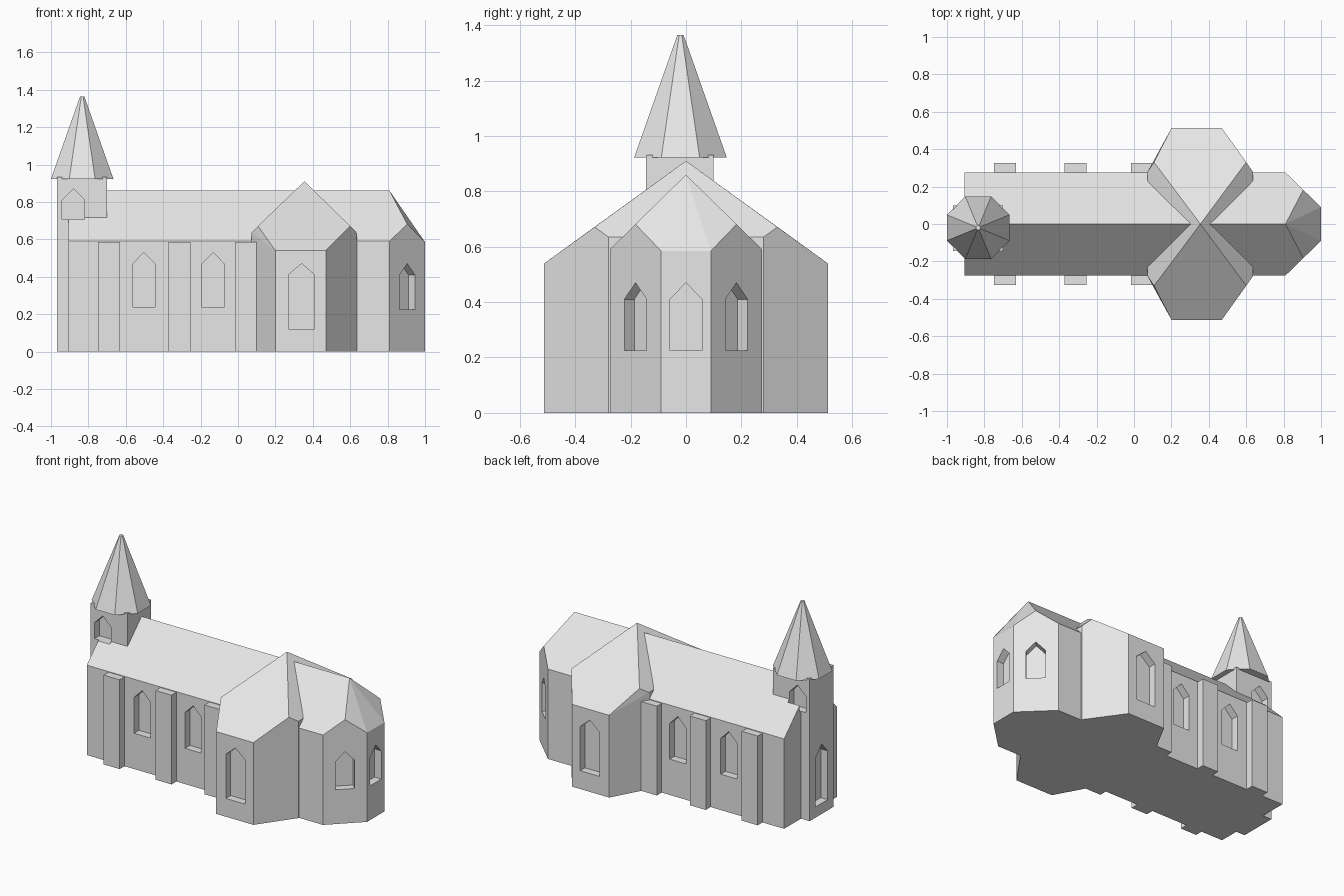
import bpy, bmesh, math
from mathutils import Matrix, Vector

if "Cube" in bpy.data.objects:
    bpy.data.objects.remove(bpy.data.objects["Cube"])

stone = bpy.data.materials.new("pale_stone")
stone.diffuse_color = (0.8, 0.8, 0.8, 1)
stone.use_nodes = True
stone.node_tree.nodes["Principled BSDF"].inputs["Base Color"].default_value = stone.diffuse_color


def add_object(name, bm):
    bmesh.ops.recalc_face_normals(bm, faces=bm.faces[:])
    mesh = bpy.data.meshes.new(name)
    bm.to_mesh(mesh)
    bm.free()
    mesh.materials.append(stone)
    obj = bpy.data.objects.new(name, mesh)
    bpy.context.collection.objects.link(obj)
    return obj


def hull(name, points):
    """Solid block wrapped around its corner points."""
    bm = bmesh.new()
    for p in points:
        bm.verts.new(p)
    bmesh.ops.convex_hull(bm, input=bm.verts[:])
    bmesh.ops.delete(bm, geom=[v for v in bm.verts if not v.link_faces], context='VERTS')
    bmesh.ops.dissolve_limit(bm, angle_limit=math.radians(3), verts=bm.verts[:], edges=bm.edges[:])
    return add_object(name, bm)


def box(name, x0, x1, y0, y1, z0, z1):
    return hull(name, [(x, y, z) for x in (x0, x1) for y in (y0, y1) for z in (z0, z1)])


def both_sides(points):
    return [(x, s * y, z) for x, y, z in points for s in ((1, -1) if y else (1,))]


def pointed_prism(bm, x, y, facing, width, z0, spring, peak, depth=0.05):
    """Pointed window cutter on the wall at x, y that faces the given angle."""
    out = Vector((math.cos(math.radians(facing)), math.sin(math.radians(facing)), 0))
    side = Vector((-out.y, out.x, 0))
    w = width / 2
    outline = [(-w, z0), (w, z0), (w, spring), (0, peak), (-w, spring)]
    rings = []
    for d in (0.015, -depth):
        base = Vector((x, y, 0)) + out * d
        rings.append([bm.verts.new(base + side * a + Vector((0, 0, z))) for a, z in outline])
    outer, inner = rings
    bm.faces.new(outer)
    bm.faces.new(inner[::-1])
    for i in range(5):
        j = (i + 1) % 5
        bm.faces.new((outer[j], outer[i], inner[i], inner[j]))


def cut_windows(obj, windows):
    bm = bmesh.new()
    for w in windows:
        pointed_prism(bm, *w)
    cutter = add_object(obj.name + "_window_cutter", bm)
    cutter.hide_render = True
    mod = obj.modifiers.new("windows", 'BOOLEAN')
    mod.operation, mod.solver, mod.object = 'DIFFERENCE', 'EXACT', cutter
    bpy.context.view_layer.update()
    graph = bpy.context.evaluated_depsgraph_get()
    mesh = bpy.data.meshes.new_from_object(obj.evaluated_get(graph))
    obj.modifiers.clear()
    obj.data = mesh
    bpy.data.objects.remove(cutter)


# Nave with chamfered apse end and hipped roof
nave = hull("nave", both_sides([
    (-0.905, 0.275, 0), (0.81, 0.275, 0), (1.0, 0.09, 0),
    (-0.905, 0.275, 0.59), (0.81, 0.275, 0.59), (1.0, 0.09, 0.585),
    (0.905, 0.1825, 0.681), (0.81, 0.09, 0.773),
    (-0.905, 0, 0.86), (0.81, 0, 0.86)]))

# Belfry openings also bite into the nave roof beside the tower
belfry = [(-0.88, -0.145, -90, 0.12, 0.705, 0.81, 0.87),
          (-0.88, 0.10, 90, 0.12, 0.705, 0.81, 0.87)]
nave_windows = [(1.0, 0, 0, 0.115, 0.225, 0.41, 0.47)]
for s in (-1, 1):
    nave_windows.append((0.905, s * 0.1825, s * 45.8, 0.115, 0.225, 0.41, 0.47))
    for x in (-0.503, -0.133):
        nave_windows.append((x, s * 0.275, s * 90, 0.117, 0.235, 0.47, 0.53))
cut_windows(nave, nave_windows + belfry)

# Crossing block with chamfered corners and a four-sided roof
transept = hull("transept", both_sides([
    (0.20, 0.512, 0), (0.47, 0.512, 0), (0.635, 0.28, 0), (0.073, 0.28, 0),
    (0.20, 0.512, 0.54), (0.47, 0.512, 0.54),
    (0.60, 0.33, 0.671), (0.635, 0.28, 0.635),
    (0.107, 0.33, 0.671), (0.073, 0.28, 0.635),
    (0.355, 0, 0.91)]))
cut_windows(transept, [(0.34, s * 0.512, s * 90, 0.14, 0.12, 0.41, 0.47) for s in (-1, 1)])

# Buttresses along both nave walls
for s, label in ((-1, "front"), (1, "back")):
    for i, x in enumerate((-0.69, -0.313, 0.042)):
        y0, y1 = sorted((s * 0.25, s * 0.325))
        box(f"{label}_buttress_{i + 1}", x - 0.058, x + 0.058, y0, y1, 0, 0.586)

# Bell tower with belfry openings and a west doorway
tower = box("bell_tower", -0.968, -0.70, -0.145, 0.10, 0, 0.932)
cut_windows(tower, belfry + [(-0.968, -0.024, 180, 0.125, 0.07, 0.39, 0.46)])

# Eight-sided spire
bm = bmesh.new()
bmesh.ops.create_cone(
    bm, cap_ends=True, segments=8, radius1=0.181, radius2=0.012, depth=0.443,
    matrix=Matrix.Translation((-0.833, -0.02, 1.1435)) @ Matrix.Rotation(math.pi / 8, 4, 'Z'))
add_object("spire", bm)
